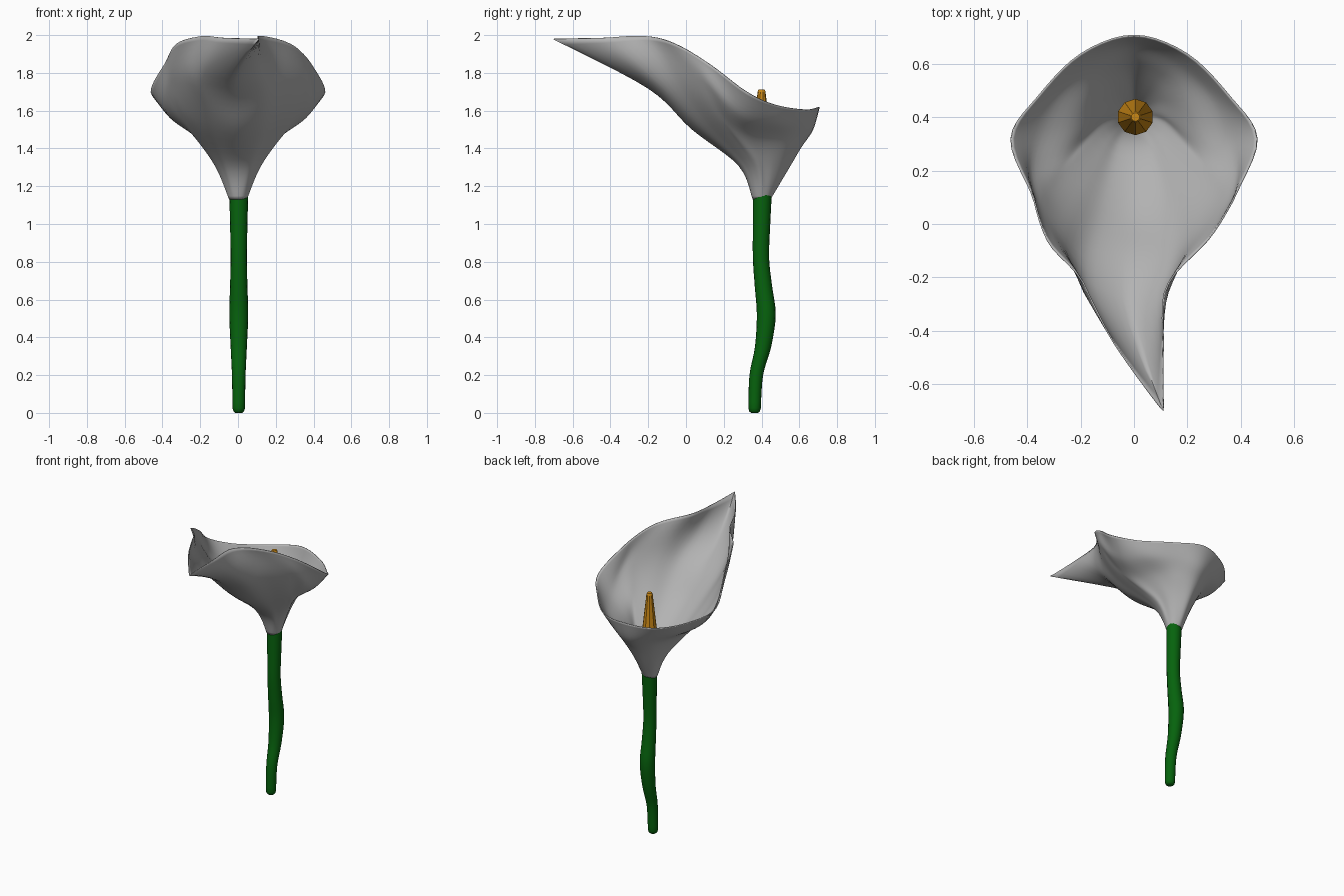
import bpy, bmesh, math
from mathutils import Vector

if "Cube" in bpy.data.objects:
    bpy.data.objects.remove(bpy.data.objects["Cube"])


def material(name, rgb):
    m = bpy.data.materials.new(name)
    m.diffuse_color = (*rgb, 1)
    m.use_nodes = True
    m.node_tree.nodes["Principled BSDF"].inputs["Base Color"].default_value = m.diffuse_color
    return m


def make_object(name, bm, mat, smooth=None):
    bmesh.ops.recalc_face_normals(bm, faces=bm.faces)
    me = bpy.data.meshes.new(name)
    bm.to_mesh(me)
    bm.free()
    me.materials.append(mat)
    ob = bpy.data.objects.new(name, me)
    bpy.context.collection.objects.link(ob)
    if smooth:
        bpy.context.view_layer.objects.active = ob
        ob.select_set(True)
        bpy.ops.object.shade_smooth_by_angle(angle=math.radians(smooth))
        ob.select_set(False)
    return ob


def hermite(p, q, tp, tq, t):
    a, b = t * t, t * t * t
    return p * (2*b - 3*a + 1) + tp * (b - 2*a + t) + q * (3*a - 2*b) + tq * (b - a)


def skin(rings, cap):
    """Bridge equally sized closed rings of points into a bmesh."""
    bm = bmesh.new()
    rows = [[bm.verts.new(p) for p in r] for r in rings]
    n = len(rows[0])
    for a, b in zip(rows, rows[1:]):
        for i in range(n):
            j = (i + 1) % n
            bm.faces.new((a[i], a[j], b[j], b[i]))
    if cap:
        bm.faces.new(rows[0])
        bm.faces.new(rows[-1])
    return bm


def spline(pts, steps):
    """Open smooth curve through the points."""
    out = []
    for i in range(len(pts) - 1):
        p, q = pts[i], pts[i + 1]
        tp = (q - pts[max(i - 1, 0)]) / 2
        tq = (pts[min(i + 2, len(pts) - 1)] - p) / 2
        out += [hermite(p, q, tp, tq, s / steps) for s in range(steps)]
    return out + [pts[-1]]


def circle(c, r, n):
    return [Vector((c[0] + r * math.sin(2*math.pi*i/n),
                    c[1] - r * math.cos(2*math.pi*i/n), c[2])) for i in range(n)]


white = material("petal grey", (0.45, 0.45, 0.45))
green = material("stem green", (0.002, 0.125, 0.004))
orange = material("spadix orange", (0.6, 0.25, 0.008))

# Stem: gently bent tube, entries are (radius, y, z)
path = [Vector(v) for v in [(.033, .363, .025), (.036, .372, .2), (.043, .408, .35),
                            (.05, .425, .52), (.046, .41, .67), (.043, .397, .82),
                            (.046, .40, 1.0), (.05, .404, 1.155)]]
rings = [circle((.004, .363, 0), .018, 16), circle((.004, .363, .008), .028, 16)]
rings += [circle((.004, p.y, p.z), p.x, 16) for p in spline(path, 4)]
make_object("stem", skin(rings, True), green, 50)

# Spadix: faceted tapering spike
rings = [circle((.005, .4, z), r, 10) for r, z in
         [(.055, 1.24), (.068, 1.3), (.046, 1.48), (.03, 1.62), (.021, 1.7), (.016, 1.713)]]
make_object("spadix", skin(rings, True), orange)

# Spathe: right-half ribs from the front tip round to the back, base to rim
ribs = [
    [(0, .28, 1.31), (0, .03, 1.505), (0, -.2, 1.72), (0, -.7, 1.98)],
    [(.06, .29, 1.31), (.12, .04, 1.53), (.15, -.17, 1.75), (.09, -.45, 1.985)],
    [(.09, .32, 1.31), (.21, .10, 1.56), (.25, -.05, 1.78), (.16, -.22, 1.995)],
    [(.11, .35, 1.31), (.28, .17, 1.57), (.345, .08, 1.76), (.30, -.06, 1.955)],
    [(.12, .38, 1.31), (.25, .26, 1.49), (.385, .21, 1.65), (.385, .12, 1.85)],
    [(.11, .41, 1.31), (.215, .35, 1.455), (.36, .33, 1.565), (.46, .32, 1.70)],
    [(.095, .46, 1.31), (.18, .46, 1.45), (.29, .48, 1.54), (.36, .475, 1.63)],
    [(.06, .51, 1.31), (.11, .56, 1.43), (.15, .61, 1.52), (.20, .635, 1.605)],
    [(0, .545, 1.30), (0, .61, 1.41), (0, .67, 1.50), (0, .705, 1.62)],
]
base = circle((0, .4, 1.13), .044, 16)
cols = []
for i in range(16):
    k, side = (i, 1) if i <= 8 else (16 - i, -1)
    cols.append(spline([base[i]] + [Vector((side*x, y, z)) for x, y, z in ribs[k]], 6))

rings = []
levels = len(cols[0])
for v in range(levels):
    row = [c[v] for c in cols]
    sharp = 1 - (v / (levels - 1)) ** 4      # pinch the tip to a point
    tan = [(row[(i + 1) % 16] - row[i - 1]) / 2 * (sharp if i == 0 else 1) for i in range(16)]
    ring = []
    for i in range(16):
        j = (i + 1) % 16
        ring += [hermite(row[i], row[j], tan[i], tan[j], s / 5) for s in range(5)]
    for p in ring:                           # lean the tip sideways
        high = min(1, max(0, (p.z - 1.5) / .3))
        p.x -= .03 * high * min(1, max(0, .1 - p.y) / .2)
        p.x += .14 * (max(0, -.25 - p.y) / .45) ** 1.3
    rings.append(ring)
spathe = make_object("spathe", skin(rings, False), white, 60)
mod = spathe.modifiers.new("thickness", 'SOLIDIFY')
mod.thickness = .006
mod.offset = 0
